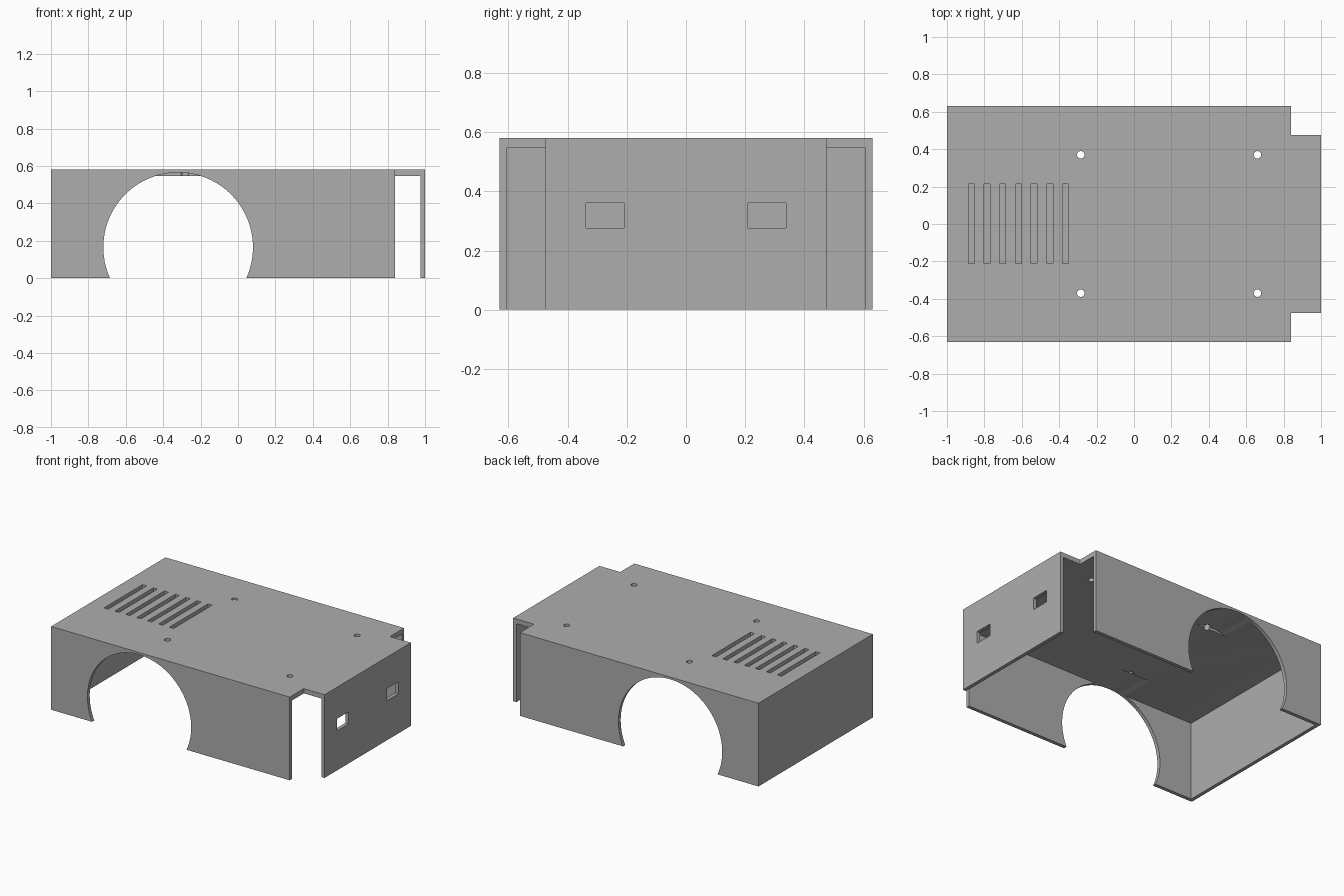
import bpy, bmesh
from mathutils import Matrix

cube = bpy.data.objects.get("Cube")
if cube:
    bpy.data.objects.remove(cube, do_unlink=True)

HEIGHT, CEILING = 0.58, 0.547
HALF_W, WALL, LIP = 0.63, 0.025, 0.475

grey = bpy.data.materials.new("plain grey")
grey.use_nodes = True
colour = (0.42, 0.42, 0.42, 1)
grey.diffuse_color = colour
grey.node_tree.nodes["Principled BSDF"].inputs["Base Color"].default_value = colour


def to_object(name, bm):
    bmesh.ops.recalc_face_normals(bm, faces=bm.faces)
    mesh = bpy.data.meshes.new(name)
    bm.to_mesh(mesh)
    bm.free()
    mesh.materials.append(grey)
    obj = bpy.data.objects.new(name, mesh)
    bpy.context.collection.objects.link(obj)
    return obj


def box(name, x, y, z):
    bm = bmesh.new()
    size = [b - a for a, b in (x, y, z)]
    mid = [(a + b) / 2 for a, b in (x, y, z)]
    bmesh.ops.create_cube(bm, size=1, matrix=Matrix.Translation(mid) @ Matrix.Diagonal((*size, 1)))
    return to_object(name, bm)


def cylinder(name, centre, radius, depth, axis="Z", segments=32):
    bm = bmesh.new()
    turn = Matrix.Rotation(1.5707963, 4, "X") if axis == "Y" else Matrix()
    bmesh.ops.create_cone(bm, cap_ends=True, segments=segments, radius1=radius, radius2=radius,
                          depth=depth, matrix=Matrix.Translation(centre) @ turn)
    return to_object(name, bm)


def cut(target, cutter):
    cutter.hide_render = True
    mod = target.modifiers.new("cut", "BOOLEAN")
    mod.operation, mod.solver, mod.object = "DIFFERENCE", "EXACT", cutter
    bpy.context.view_layer.objects.active = target
    bpy.ops.object.modifier_apply(modifier=mod.name)
    bpy.data.objects.remove(cutter, do_unlink=True)


# Solid body with a narrower tongue at the +x end
outline = [(-1, -HALF_W), (0.84, -HALF_W), (0.84, -LIP), (1, -LIP),
           (1, LIP), (0.84, LIP), (0.84, HALF_W), (-1, HALF_W)]
bm = bmesh.new()
base = bm.faces.new([bm.verts.new((x, y, 0)) for x, y in outline])
top = bmesh.ops.extrude_face_region(bm, geom=[base])["geom"]
bmesh.ops.translate(bm, vec=(0, 0, HEIGHT), verts=[v for v in top if isinstance(v, bmesh.types.BMVert)])
cover = to_object("enclosure_cover", bm)

# Hollow inside, which also opens the two notched corners
cut(cover, box("hollow", (-1 + WALL, 1 - WALL), (-HALF_W + WALL, HALF_W - WALL), (-0.2, CEILING)))

for side in (-1, 1):
    # Round side opening, which also grazes the underside of the lid
    cut(cover, cylinder("side_opening", (-0.32, side * 0.57, 0.165), 0.4, 0.4, "Y", 96))
    # Port in the end panel
    y = sorted((side * 0.21, side * 0.338))
    cut(cover, box("port", (0.9, 1.1), y, (0.276, 0.36)))
    # Screw holes through the lid
    for x in (-0.285, 0.66):
        cut(cover, cylinder("screw_hole", (x, side * 0.37, HEIGHT), 0.02, 0.3))

# Blind vent slots in the lid
for i in range(7):
    x = -0.87 + i * 0.084
    cut(cover, box("vent_slot", (x - 0.016, x + 0.016), (-0.21, 0.215), (HEIGHT - 0.025, HEIGHT + 0.1)))

# Smooth the round edges, keep the corners sharp
bpy.ops.object.select_all(action="DESELECT")
cover.select_set(True)
bpy.context.view_layer.objects.active = cover
bpy.ops.object.shade_smooth_by_angle()
